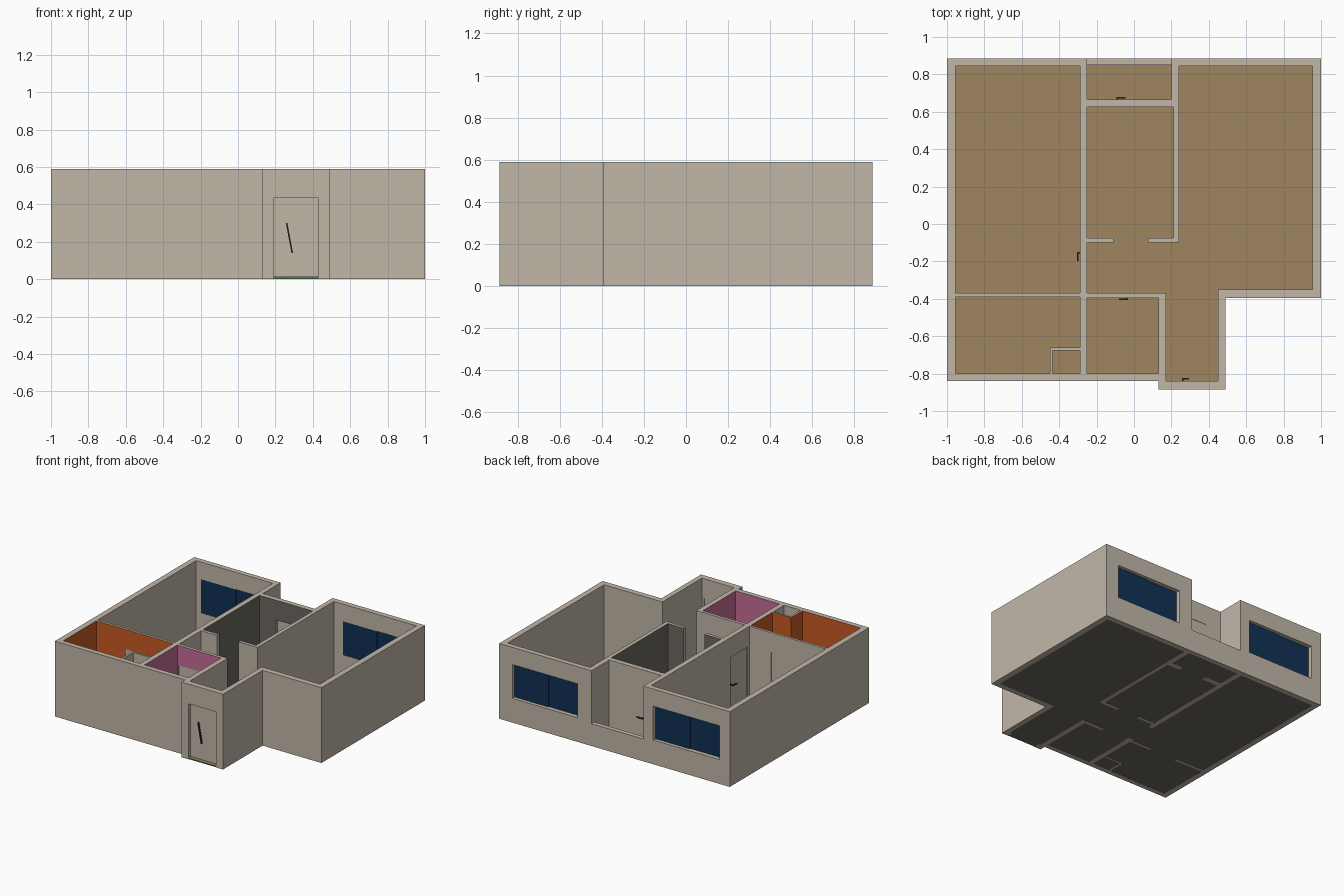
import bpy, bmesh, math
from mathutils import Vector

if "Cube" in bpy.data.objects:
    bpy.data.objects.remove(bpy.data.objects["Cube"])

H = 0.59           # wall height
DOOR_TOP = 0.435
FLOOR = 0.01


def mat(name, r, g, b):
    m = bpy.data.materials.new(name)
    m.diffuse_color = (r, g, b, 1)
    m.use_nodes = True
    m.node_tree.nodes["Principled BSDF"].inputs["Base Color"].default_value = m.diffuse_color
    return m


BEIGE = mat("beige_plaster", 0.54, 0.475, 0.395)
CHARCOAL = mat("charcoal", 0.15, 0.138, 0.12)
ORANGE = mat("orange_tile", 0.58, 0.10, 0.016)
PINK = mat("pink_tile", 0.56, 0.15, 0.31)
BROWN = mat("brown_floor", 0.35, 0.235, 0.115)
GREEN = mat("green_floor_edge", 0.05, 0.25, 0.10)
NAVY = mat("navy_glass", 0.005, 0.031, 0.09)
DARK = mat("dark_metal", 0.03, 0.03, 0.03)


def prism(name, pts, z0, z1, *mats):
    """Extrude a plan outline from z0 to z1."""
    bm = bmesh.new()
    f = bm.faces.new([bm.verts.new((x, y, z0)) for x, y in pts])
    top = bmesh.ops.extrude_face_region(bm, geom=[f])
    for v in top["geom"]:
        if isinstance(v, bmesh.types.BMVert):
            v.co.z = z1
    bmesh.ops.recalc_face_normals(bm, faces=bm.faces)
    me = bpy.data.meshes.new(name)
    bm.to_mesh(me)
    bm.free()
    for m in mats:
        me.materials.append(m)
    ob = bpy.data.objects.new(name, me)
    bpy.context.collection.objects.link(ob)
    return ob


def rect(x0, x1, y0, y1):
    return [(x0, y0), (x1, y0), (x1, y1), (x0, y1)]


def box(name, x0, x1, y0, y1, z0, z1, m):
    return prism(name, rect(x0, x1, y0, y1), z0, z1, m)


# Plan outline and rooms
OUTLINE = [(-1, -.84), (.13, -.84), (.13, -.886), (.49, -.886),
           (.49, -.395), (1, -.395), (1, .886), (-1, .886)]
KITCHEN = (-.25, .21, -.075, .625)
PINK_BATH = (-.25, .13, -.80, -.395)
ORANGE_BATH = (-.955, -.29, -.80, -.39)
SHAFT = (-.435, -.29, -.80, -.675)
living = [(-.25, -.10), (-.25, -.37), (.17, -.37), (.17, -.84), (.45, -.84),
          (.45, -.35), (.955, -.35), (.955, .845), (.24, .845), (.24, -.10)]
orange_plan = [(-.955, -.80), (-.45, -.80), (-.45, -.66), (-.29, -.66),
               (-.29, -.39), (-.955, -.39)]

LOW, HIGH = -0.1, 1.0
cuts = [(living, LOW, HIGH), (orange_plan, LOW, HIGH),
        (rect(-.955, -.29, -.37, .845), LOW, HIGH)]                # bedroom
cuts += [(rect(*r), LOW, HIGH) for r in (KITCHEN, PINK_BATH, SHAFT)]
cuts += [(rect(-.25, .20, .665, .85), LOW, HIGH),                  # balcony
         (rect(-.25, .20, .80, 1.0), .175, HIGH),                  # above parapet
         (rect(-.11, .075, -.15, -.02), LOW, HIGH)]                # kitchen gap

# Door openings: name, x0, x1, y0, y1 through the wall
DOORS = [("entrance_door", .19, .43, -.92, -.80),
         ("balcony_door", -.11, .10, .60, .69),
         ("bedroom_door", -.32, -.22, -.35, -.14),
         ("orange_bath_door", -.70, -.48, -.42, -.34),
         ("pink_bath_door", -.24, -.03, -.42, -.34)]
cuts += [(rect(*d[1:]), LOW, DOOR_TOP) for d in DOORS]

WINDOWS = [("left", -.913, -.336), ("right", .32, .886)]
cuts += [(rect(x0, x1, .80, .95), .19, .455) for _, x0, x1 in WINDOWS]

# Walls: solid block with rooms and openings cut away
walls = prism("walls", OUTLINE, 0, H, BEIGE, CHARCOAL, ORANGE, PINK)
cutters = []
for i, (pts, z0, z1) in enumerate(cuts):
    c = prism("cutter_%d" % i, pts, z0, z1)
    c.hide_render = True
    cutters.append(c)
    mod = walls.modifiers.new("cut", "BOOLEAN")
    mod.operation = "DIFFERENCE"
    mod.solver = "EXACT"
    mod.object = c
dg = bpy.context.evaluated_depsgraph_get()
cut_mesh = bpy.data.meshes.new_from_object(walls.evaluated_get(dg))
walls.modifiers.clear()
walls.data = cut_mesh
for c in cutters:
    bpy.data.objects.remove(c)
cut_mesh.materials.clear()
for m in (BEIGE, CHARCOAL, ORANGE, PINK):
    cut_mesh.materials.append(m)


def inside(p, r):
    return r[0] < p.x < r[1] and r[2] < p.y < r[3]


# Colour each room's wall faces by the room they look into
for f in cut_mesh.polygons:
    f.material_index = 0
    f.use_smooth = False
    if abs(f.normal.z) > .5:
        continue
    p = f.center + f.normal * .004
    if inside(p, SHAFT):
        continue
    for idx, r in ((1, KITCHEN), (2, ORANGE_BATH), (3, PINK_BATH)):
        if inside(p, r):
            f.material_index = idx

# Floor slab: brown on top, charcoal below, green edge
floor_pts = [(x * .998, y * .998) for x, y in OUTLINE]
floor = prism("floor", floor_pts, .001, FLOOR, BROWN, CHARCOAL, GREEN)
for f in floor.data.polygons:
    f.material_index = 0 if f.normal.z > .5 else 1 if f.normal.z < -.5 else 2

# Door leaves
Z0 = FLOOR + .002
box("entrance_door", .19, .43, -.858, -.842, Z0, DOOR_TOP, BEIGE)
box("balcony_door", -.11, .10, .645, .662, Z0, DOOR_TOP, BEIGE)
box("bedroom_door", -.28, -.252, -.35, -.14, Z0, DOOR_TOP, BEIGE)
box("orange_bath_door", -.70, -.48, -.386, -.374, Z0, DOOR_TOP, BEIGE)
box("pink_bath_door", -.24, -.03, -.391, -.375, Z0, DOOR_TOP, BEIGE)


def lever(name, x, y, dx, dy, nx, ny):
    """Lever handle: a stem out of the door along n and a grip along d."""
    t = .004
    for part, a, b in (("stem", (x, y), (x + nx, y + ny)),
                       ("grip", (x + nx, y + ny), (x + nx + dx, y + ny + dy))):
        box(name + "_" + part, min(a[0], b[0]) - t, max(a[0], b[0]) + t,
            min(a[1], b[1]) - t, max(a[1], b[1]) + t, .207, .215, DARK)


lever("balcony_handle", -.09, .662, .04, 0, 0, .012)
lever("bedroom_handle", -.28, -.155, 0, -.04, -.022, 0)
lever("pink_bath_handle", -.035, -.391, -.04, 0, 0, -.01)
lever("entrance_inner_handle", .26, -.842, .03, 0, 0, .014)

# Slanted pull bar on the entrance door
bar = box("entrance_pull_bar", -.004, .004, -.006, .006, -.081, .081, DARK)
bar.location = (.275, -.864, .22)
bar.rotation_euler.y = -math.atan2(.03, .16)

# Sliding window panes, one slightly behind the other
for side, x0, x1 in WINDOWS:
    mid = (x0 + x1) / 2
    box(side + "_window_pane_a", x0, mid + .01, .846, .852, .19, .455, NAVY)
    box(side + "_window_pane_b", mid - .01, x1, .853, .859, .19, .455, NAVY)
